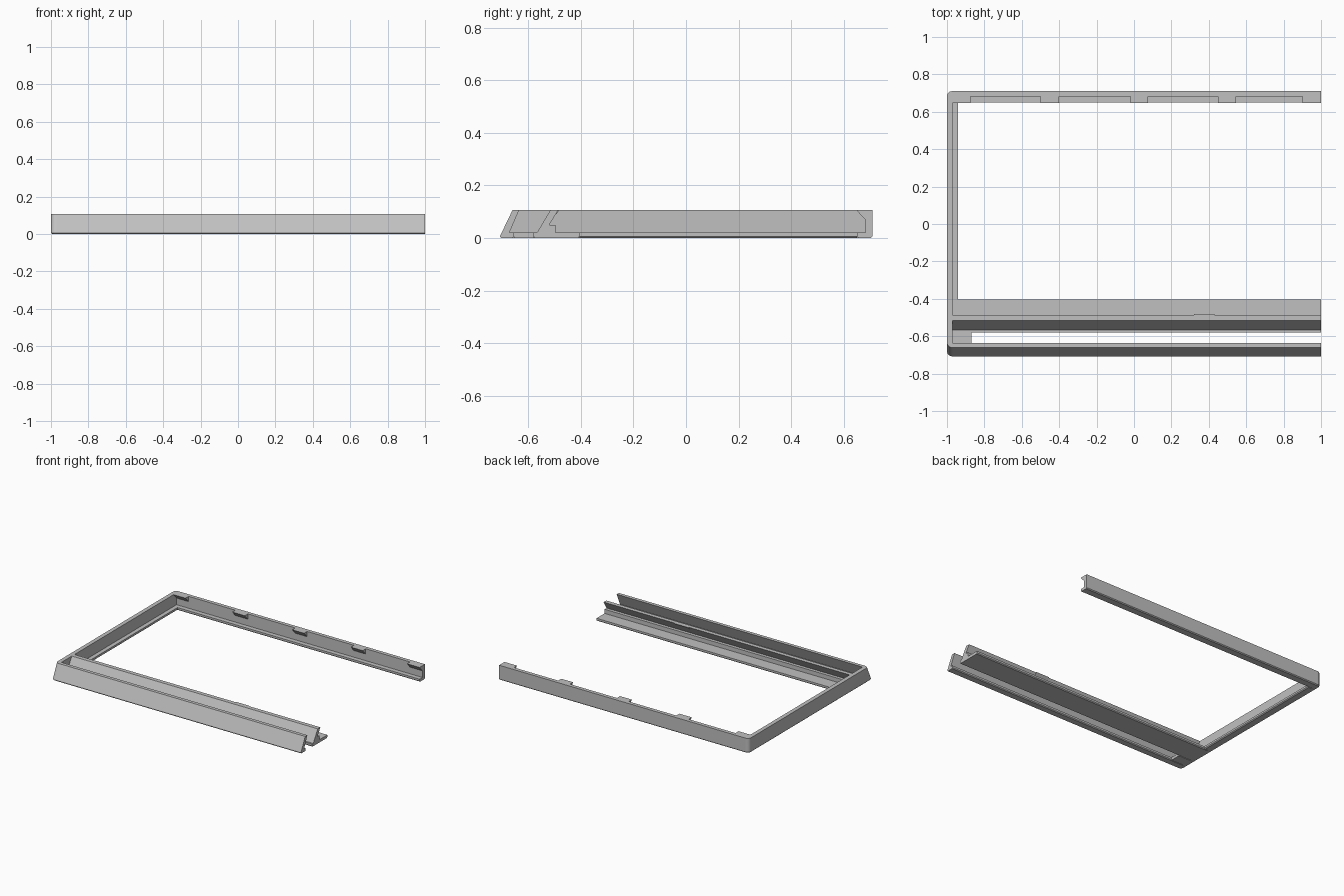
import bpy
import bmesh

cube = bpy.data.objects.get("Cube")
if cube:
    bpy.data.objects.remove(cube, do_unlink=True)

# One plain grey plastic
GREY = (0.53, 0.53, 0.53, 1)
mat = bpy.data.materials.new("grey plastic")
mat.use_nodes = True
mat.diffuse_color = GREY
mat.node_tree.nodes["Principled BSDF"].inputs["Base Color"].default_value = GREY

H = 0.106      # frame height
FLOOR = 0.02   # flange thickness
C = 0.006      # small bottom chamfer
XI = -0.97     # inner face of the side wall


def finish(name, bm):
    bmesh.ops.recalc_face_normals(bm, faces=bm.faces)
    mesh = bpy.data.meshes.new(name)
    bm.to_mesh(mesh)
    bm.free()
    mesh.materials.append(mat)
    obj = bpy.data.objects.new(name, mesh)
    bpy.context.collection.objects.link(obj)
    return obj


def prism(profile, x0, x1):
    """Extrude a y-z profile along x."""
    bm = bmesh.new()
    face = bm.faces.new([bm.verts.new((x0, y, z)) for y, z in profile])
    ext = bmesh.ops.extrude_face_region(bm, geom=[face])["geom"]
    moved = [v for v in ext if isinstance(v, bmesh.types.BMVert)]
    bmesh.ops.translate(bm, verts=moved, vec=(x1 - x0, 0, 0))
    return bm


def rail(name, profile, x0=XI, x1=1.0):
    return finish(name, prism(profile, x0, x1))


# Side wall with rounded outer corners and chamfered bottom edge
bm = prism([(-0.71, 0), (0.71, 0), (0.71, H), (-0.66, H)], -1, XI)
corners = [e for e in bm.edges
           if all(v.co.x < -0.99 for v in e.verts)
           and abs(e.verts[0].co.z - e.verts[1].co.z) > 0.05]
bmesh.ops.bevel(bm, geom=corners, offset=0.026, segments=5, profile=0.5,
                affect='EDGES')
bottom = [e for e in bm.edges
          if all(v.co.z < 0.001 for v in e.verts)
          and not all(v.co.x > XI - 0.001 for v in e.verts)]
bmesh.ops.bevel(bm, geom=bottom, offset=C, segments=1, affect='EDGES')
side = finish("side_wall", bm)
bpy.context.view_layer.objects.active = side
side.select_set(True)
bpy.ops.object.shade_smooth_by_angle(angle=0.5)
side.select_set(False)

# Sloping front lip with a small foot beside the slot
rail("front_lip", [(-0.71 + C, 0), (-0.66, 0), (-0.655, C), (-0.655, FLOOR),
                   (-0.672, FLOOR), (-0.635, H), (-0.66, H), (-0.708, C)])

# Leaning inner wall standing on a wide flange
rail("inner_wall_and_flange",
     [(-0.575, 0), (-0.405 - C, 0), (-0.405, C), (-0.405, FLOOR),
      (-0.497, FLOOR), (-0.497, 0.05), (-0.52, 0.05), (-0.486, H),
      (-0.516, H), (-0.567, FLOOR), (-0.58, FLOOR), (-0.58, C)])

# Closed end of the front slot, and a tiny bump on the inner wall
rail("slot_end_floor", [(-0.655, 0), (-0.58, 0), (-0.58, FLOOR),
                        (-0.655, FLOOR)], XI, -0.87)
rail("wall_bump", [(-0.495, 0.09), (-0.48, H), (-0.488, H)], 0.32, 0.43)

# Back rail with an inward flange
rail("back_rail", [(0.65 + C, 0), (0.71 - C, 0), (0.71, C), (0.71, H),
                   (0.683, H), (0.683, FLOOR), (0.65, FLOOR), (0.65, C)])

# Wedge clips along the top of the back rail
for i, (x0, x1) in enumerate([(XI, -0.875), (-0.5, -0.4), (-0.02, 0.075),
                              (0.45, 0.545), (0.9, 1.0)]):
    rail(f"back_clip_{i + 1}", [(0.648, H), (0.683, H), (0.683, 0.068)], x0, x1)

# Side flange with a chamfered inner edge
bm = prism([(-0.405, 0), (0.65, 0), (0.65, FLOOR), (-0.405, FLOOR)], XI, -0.94)
edge = [e for e in bm.edges
        if all(v.co.x > -0.941 and v.co.z < 0.001 for v in e.verts)]
bmesh.ops.bevel(bm, geom=edge, offset=C, segments=1, affect='EDGES')
finish("side_flange", bm)
